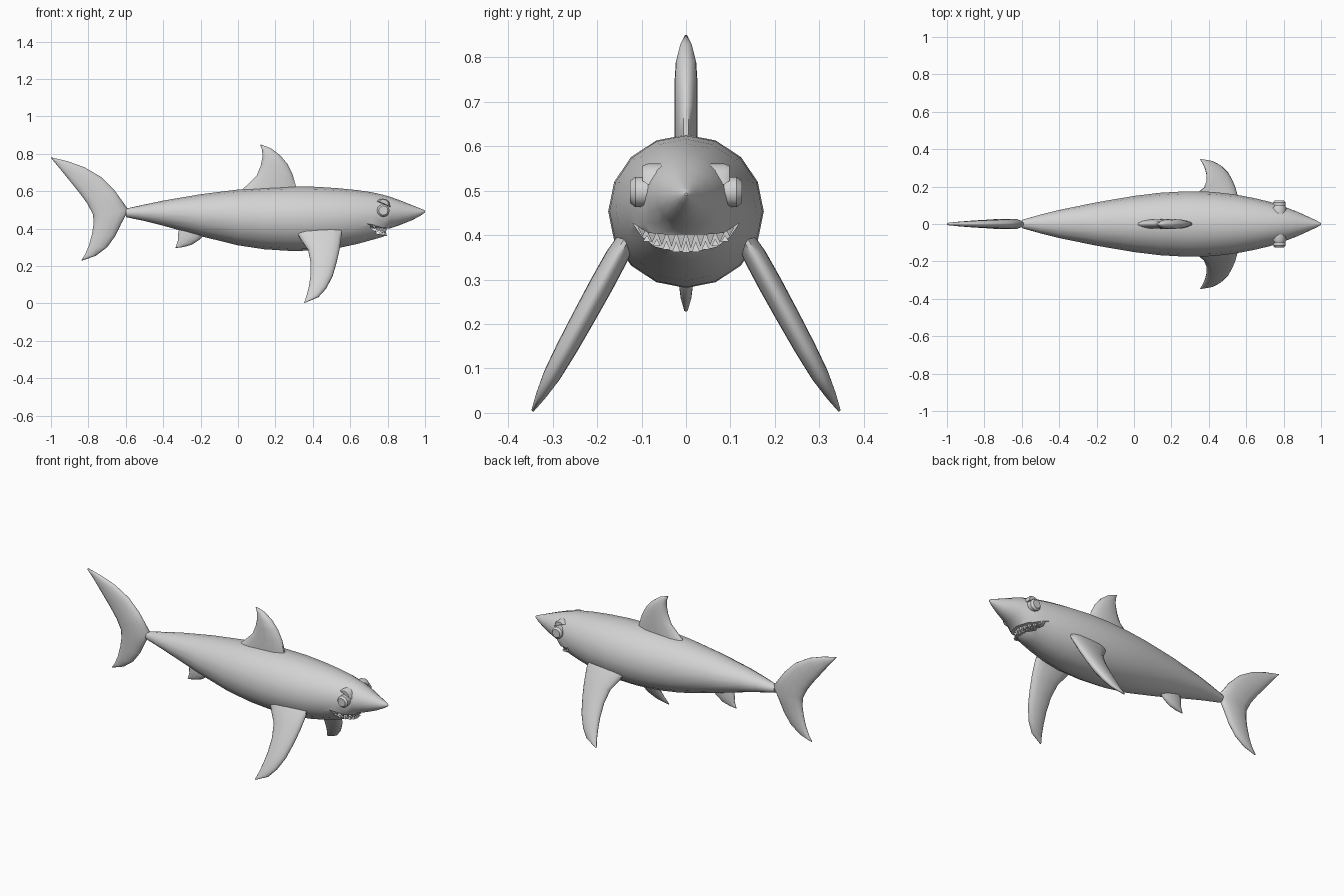
import bpy, bmesh, math
from mathutils import Vector

if "Cube" in bpy.data.objects:
    bpy.data.objects.remove(bpy.data.objects["Cube"])

grey = bpy.data.materials.new("plain grey")
grey.diffuse_color = (0.65, 0.65, 0.65, 1)
grey.use_nodes = True
grey.node_tree.nodes["Principled BSDF"].inputs["Base Color"].default_value = grey.diffuse_color


def finish(bm, name, angle=40):
    bmesh.ops.recalc_face_normals(bm, faces=bm.faces)
    mesh = bpy.data.meshes.new(name)
    bm.to_mesh(mesh)
    bm.free()
    mesh.materials.append(grey)
    ob = bpy.data.objects.new(name, mesh)
    bpy.context.collection.objects.link(ob)
    smooth(ob, angle)
    return ob


def smooth(ob, angle):
    bpy.ops.object.select_all(action='DESELECT')
    ob.select_set(True)
    bpy.context.view_layer.objects.active = ob
    bpy.ops.object.shade_smooth_by_angle(angle=math.radians(angle))


def loft(rings, name, angle=40):
    """Skin a list of equal-length closed rings and cap both ends."""
    bm = bmesh.new()
    vs = [[bm.verts.new(p) for p in r] for r in rings]
    n = len(vs[0])
    for a, b in zip(vs, vs[1:]):
        for i in range(n):
            j = (i + 1) % n
            bm.faces.new((a[i], a[j], b[j], b[i]))
    bm.faces.new(vs[0])
    bm.faces.new(vs[-1])
    return finish(bm, name, angle)


def prism(points, axis, lo, hi, name, angle=30):
    """Extrude a 2D outline along x ('x': points are y,z) or y ('y': points are x,z)."""
    put = (lambda p, d: (d, p[0], p[1])) if axis == 'x' else (lambda p, d: (p[0], d, p[1]))
    return loft([[put(p, d) for p in points] for d in (lo, hi)], name, angle)


# Chord section: position along the chord, share of the full half thickness
SECTION = [(0, .22), (.08, .6), (.22, .95), (.5, 1), (.78, .95), (.92, .6), (1, .22)]


def fin(name, rows, place):
    """Rows are lead x, lead z, trail x, trail z, half thickness."""
    rings = []
    for lx, lz, tx, tz, t in rows:
        pts = [(lx + (tx - lx) * u, lz + (tz - lz) * u, t * w) for u, w in SECTION]
        rings.append([place(x, z, w) for x, z, w in pts] +
                     [place(x, z, -w) for x, z, w in reversed(pts)])
    return loft(rings, name, 60)


# Body: x, half width, top z, bottom z
STATIONS = [(-.60, .022, .507, .462), (-.50, .050, .529, .441), (-.40, .075, .550, .416),
            (-.20, .116, .584, .360), (0, .150, .609, .311), (.14, .167, .620, .290),
            (.28, .175, .626, .281), (.42, .172, .624, .283), (.54, .158, .616, .297),
            (.64, .139, .606, .319), (.72, .120, .594, .341), (.78, .102, .580, .358),
            (.815, .088, .570, .402), (.87, .067, .550, .421), (.93, .040, .526, .445),
            (.975, .019, .508, .469), (.995, .008, .500, .483), (1, .003, .495, .489)]
rings = []
for x, w, top, bot in STATIONS:
    angles = [2 * math.pi * i / 16 for i in range(16)]
    rings.append([(x, w * math.sin(a), (top + bot) / 2 + (top - bot) / 2 * math.cos(a))
                  for a in angles])
body = loft(rings, "body")

# Mouth: crescent opening cut into the head
lower = [(-.12, .427), (-.10, .398), (-.07, .374), (-.035, .366), (0, .364),
         (.035, .366), (.07, .374), (.10, .398), (.12, .427)]
upper = [(.085, .405), (.04, .401), (0, .401), (-.04, .401), (-.085, .405)]
cutter = prism(lower + upper, 'x', .67, .9, "mouth_cutter")
cutter.hide_render = True
mod = body.modifiers.new("mouth", 'BOOLEAN')
mod.object = cutter
mod.operation = 'DIFFERENCE'
mod.solver = 'EXACT'
bpy.context.view_layer.objects.active = body
bpy.ops.object.modifier_apply(modifier="mouth")
bpy.data.objects.remove(cutter)
smooth(body, 40)


# Teeth: two rows of pointed pyramids along the lips
def teeth(name, count, span, lip, height, width):
    bm = bmesh.new()
    for i in range(count):
        y = span * (2 * i / (count - 1) - 1)
        x = .788 - .062 * (y / .1) ** 2
        h = height * (1 - .45 * abs(y) / span)
        base = lip(y)
        ring = [bm.verts.new((x + dx, y + dy, base)) for dx, dy in
                ((-.011, -width), (.009, -width), (.009, width), (-.011, width))]
        tip = bm.verts.new((x + .002, y, base + h))
        bm.faces.new(ring)
        for k in range(4):
            bm.faces.new((ring[k], ring[(k + 1) % 4], tip))
    return finish(bm, name, 20)


teeth("upper_teeth", 10, .098, lambda y: .405 + .9 * max(0, abs(y) - .07) ** 1.2, -.037, .0105)
teeth("lower_teeth", 9, .088, lambda y: .361 + 3.2 * y * y, .026, .009)


# Eyes and slanted brows on both sides
def bevelled_disc(name, outline, y_in, y_out):
    c = sum((Vector(p) for p in outline), Vector((0, 0))) / len(outline)
    rings = []
    for y, s in ((y_in, 1), (y_out - math.copysign(.012, y_out), 1), (y_out, .72)):
        rings.append([(c.x + (p[0] - c.x) * s, y, c.y + (p[1] - c.y) * s) for p in outline])
    return loft(rings, name, 35)


eye = [(.777 + .034 * math.cos(a * math.pi / 6), .497 + .034 * math.sin(a * math.pi / 6))
       for a in range(12)]
brow = [(.742, .546), (.757, .558), (.775, .561), (.794, .556), (.808, .542),
        (.816, .514), (.78, .531)]
for side, s in (("left", 1), ("right", -1)):
    bevelled_disc(side + "_eye", eye, s * .07, s * .126)
    bevelled_disc(side + "_brow", brow, s * .055, s * .098)

# Upright fins lie in the middle plane
upright = lambda x, z, w: (x, w, z)
fin("dorsal_fin", [(.315, .590, .00, .590, .025), (.308, .635, .045, .630, .026),
                   (.292, .690, .100, .685, .026), (.263, .748, .122, .738, .026),
                   (.225, .793, .131, .785, .023), (.175, .830, .129, .820, .014),
                   (.122, .850, .119, .848, .003)], upright)
fin("tail_fin", [(-1, .782, -.998, .776, .006), (-.91, .760, -.945, .712, .013),
                 (-.82, .728, -.895, .650, .018), (-.73, .675, -.845, .588, .022),
                 (-.66, .605, -.805, .533, .025), (-.585, .500, -.775, .475, .028),
                 (-.625, .425, -.772, .425, .025), (-.655, .362, -.781, .370, .022),
                 (-.70, .300, -.797, .310, .018), (-.76, .255, -.818, .262, .012),
                 (-.838, .228, -.836, .234, .004)], upright)
fin("anal_fin", [(-.17, .375, -.315, .400, .020), (-.205, .342, -.322, .365, .020),
                 (-.245, .315, -.322, .335, .016), (-.29, .302, -.329, .312, .010),
                 (-.335, .296, -.334, .300, .003)], upright)

# Side fins slope outward and down
for side, s in (("left", 1), ("right", -1)):
    slope = lambda x, z, w, s=s: (x, s * (.14 + (.38 - z) * .547 + w * .877), z + w * .48)
    fin(side + "_side_fin",
        [(.552, .388, .318, .375, .022), (.553, .360, .335, .345, .026),
         (.543, .290, .374, .290, .027), (.527, .220, .389, .220, .026),
         (.505, .145, .388, .150, .024), (.470, .080, .379, .090, .020),
         (.430, .035, .368, .045, .012), (.358, .004, .354, .006, .003)], slope)
